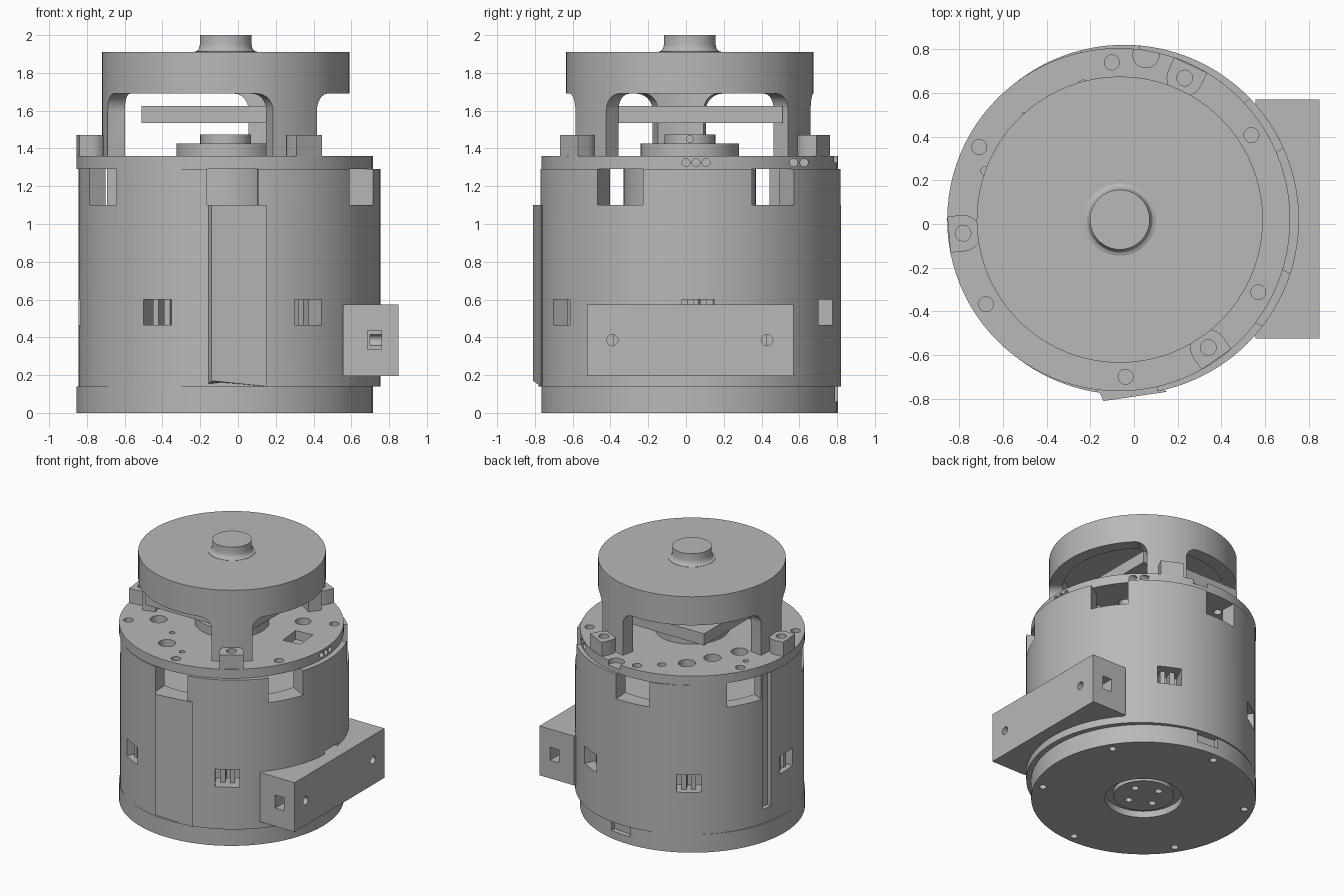
import bpy, bmesh
from math import radians, cos, sin, pi
from mathutils import Matrix, Vector

if "Cube" in bpy.data.objects:
    bpy.data.objects.remove(bpy.data.objects["Cube"])

CX, CY = -0.07, 0.02          # main axis
R = 0.785                     # housing radius
TURNS = range(6)

grey = bpy.data.materials.new("metal grey")
grey.use_nodes = True
grey.diffuse_color = (0.48, 0.48, 0.48, 1)
grey.node_tree.nodes["Principled BSDF"].inputs["Base Color"].default_value = (0.48, 0.48, 0.48, 1)


def make(name, bm):
    bmesh.ops.recalc_face_normals(bm, faces=bm.faces)
    mesh = bpy.data.meshes.new(name)
    bm.to_mesh(mesh)
    bm.free()
    mesh.materials.append(grey)
    ob = bpy.data.objects.new(name, mesh)
    bpy.context.collection.objects.link(ob)
    return ob


def polar(angle, r):
    a = radians(angle)
    return CX + r * cos(a), CY + r * sin(a)


def cylinder(name, x, y, r, z0, z1, seg=96, r_top=None):
    bm = bmesh.new()
    bmesh.ops.create_cone(bm, cap_ends=True, segments=seg, radius1=r,
                          radius2=r if r_top is None else r_top, depth=z1 - z0,
                          matrix=Matrix.Translation((x, y, (z0 + z1) / 2)))
    return make(name, bm)


def block(name, lo, hi):
    lo, hi = Vector(lo), Vector(hi)
    bm = bmesh.new()
    bmesh.ops.create_cube(bm, size=1, matrix=Matrix.Translation((lo + hi) / 2)
                          @ Matrix.Diagonal((*(hi - lo), 1)))
    return make(name, bm)


def radial_block(name, angle, r0, r1, width, z0, z1):
    ob = block(name, (r0, -width / 2, z0), (r1, width / 2, z1))
    ob.data.transform(Matrix.Translation((CX, CY, 0)) @ Matrix.Rotation(radians(angle), 4, 'Z'))
    return ob


def drill_x(y, z, r, x0, x1):
    ob = cylinder("drill", 0, 0, r, x0, x1, 20)
    ob.data.transform(Matrix.Translation((0, y, z)) @ Matrix.Rotation(pi / 2, 4, 'Y'))
    return ob


def prism(name, points, z0, z1):
    bm = bmesh.new()
    face = bm.faces.new([bm.verts.new((x, y, z0)) for x, y in points])
    ext = bmesh.ops.extrude_face_region(bm, geom=[face])["geom"]
    bmesh.ops.translate(bm, vec=(0, 0, z1 - z0),
                        verts=[g for g in ext if isinstance(g, bmesh.types.BMVert)])
    return make(name, bm)


def cut(ob, cutters):
    for c in cutters:
        mod = ob.modifiers.new("cut", 'BOOLEAN')
        mod.operation, mod.solver, mod.object = 'DIFFERENCE', 'EXACT', c
    deps = bpy.context.evaluated_depsgraph_get()
    mesh = bpy.data.meshes.new_from_object(ob.evaluated_get(deps))
    ob.modifiers.clear()
    ob.data = mesh
    for c in cutters:
        bpy.data.objects.remove(c)


# Base plate with bolt holes, central recess and a rim notch
base = cylinder("base_plate", CX, CY, R, 0, 0.14)
cutters = [cylinder("recess", CX, CY, 0.27, -0.05, 0.05, 64)]
cutters += [cylinder("hole", *polar(32.5 + 60 * k, 0.72), 0.026, -0.05, 0.06, 20) for k in TURNS]
cutters.append(radial_block("notch", 85, R - 0.04, 0.9, 0.17, 0.06, 0.2))
cut(base, cutters)
boss = cylinder("base_bearing", CX, CY, 0.21, 0.02, 0.1, 64)
cut(boss, [cylinder("hole", *polar(20 + 90 * k, 0.12), 0.026, -0.05, 0.06, 20) for k in range(4)])

# Slightly offset sleeve with hollow top, windows and a long groove
sleeve = cylinder("sleeve", CX + 0.025, CY, 0.8, 0.14, 1.29, 128)
cutters = [cylinder("cavity", CX, CY, 0.68, 1.08, 1.4)]
cutters += [radial_block("window", -87 + 60 * k, 0.6, 0.95, 0.27, 1.1, 1.35) for k in TURNS]
cutters += [radial_block("port", 3 + 60 * k, 0.66, 0.95, 0.17, 0.465, 0.6) for k in TURNS]
cutters.append(radial_block("groove", 167, 0.74, 0.95, 0.08, 0.25, 1.35))
cut(sleeve, cutters)
cylinder("inner_core", CX, CY, 0.35, 1.05, 1.3, 64)

# Ribs inside the small ports
for k in TURNS:
    for side in (-2.6, 2.6):
        radial_block("port_rib", 3 + 60 * k + side, 0.65, 0.74, 0.035, 0.46, 0.605)

# Overlapping seam lip, bevelled at its lower tip
lip = prism("seam_lip", [(-0.14, -0.81), (0.15, -0.768), (0.05, -0.7), (-0.17, -0.74)], 0.14, 1.1)
for v in lip.data.vertices:
    if v.co.y < -0.8 and v.co.z < 0.5:
        v.co.z = 0.17

# Perforated top plate
plate = cylinder("top_plate", CX, CY, R, 1.29, 1.36)
cutters = [cylinder("bolt", *polar(32.5 + 60 * k, 0.72), 0.034, 1.31, 1.45, 24) for k in TURNS]
for angle, rad, size in ((-107, 0.57, 0.06), (-150, 0.51, 0.06), (36, 0.5, 0.055), (-63, 0.6, 0.05),
                         (121, 0.57, 0.06), (141, 0.5, 0.06), (166, 0.5, 0.06), (-122, 0.45, 0.02),
                         (-90, 0.6, 0.02), (105, 0.63, 0.03), (160, 0.65, 0.02)):
    cutters.append(cylinder("vent", *polar(angle, rad), size, 1.2, 1.45, 32))
cutters.append(cylinder("rim_notch", 0.055, 0.775, 0.06, 1.325, 1.45, 32))
cutters.append(radial_block("slot", 6, 0.46, 0.6, 0.18, 1.2, 1.45))
cutters += [drill_x(y, 1.325, 0.021, 0.6, 0.8) for y in (0, 0.053, 0.106)]
cutters += [drill_x(y, 1.325, 0.021, 0.3, 0.8) for y in (0.57, 0.625)]
cut(plate, cutters)

# Bolt lugs on the rim
for angle in (65, 185, -55):
    arc = [(0.715 - 0.083 * cos(t), 0.083 * sin(t)) for t in [pi * (i / 12 - 0.5) for i in range(13)]]
    lug = prism("bolt_lug", [(0.78, -0.083)] + arc + [(0.78, 0.083)], 1.355, 1.47)
    lug.data.transform(Matrix.Translation((CX, CY, 0)) @ Matrix.Rotation(radians(angle), 4, 'Z'))
    cut(lug, [cylinder("hole", *polar(angle, 0.715), 0.036, 1.41, 1.6, 24)])

# Central hub
hub = cylinder("hub_flange", CX + 0.005, CY, 0.26, 1.355, 1.425, 64)
collar = cylinder("hub_collar", CX + 0.005, CY, 0.135, 1.42, 1.475, 48)
cut(collar, [drill_x(0.02, 1.45, 0.018, 0, 0.2)])

# Floating square board, held at one corner by a leg
block("circuit_board", (-0.51, -0.4, 1.535), (0.34, 0.51, 1.625))

# Upper cap: one ring wall whose lower edge follows three filleted arches
CAP_X, OUTER, INNER = -0.065, 0.655, 0.56
LEG_HALF, FILLET = 12.5, 0.09
ARCH_TOP, CAP_TOP, CEILING = 1.69, 1.91, 1.82
stations = []
for leg in (65, 185, 305):
    for i in range(7):
        stations.append((leg - LEG_HALF + 2 * LEG_HALF * i / 6, 1.355))
    start, end = leg + LEG_HALF, leg + 120 - LEG_HALF
    bend = FILLET / OUTER * 180 / pi
    curve = [(bend * (1 - cos(t)), ARCH_TOP - FILLET * (1 - sin(t)))
             for t in [pi / 2 * i / 8 for i in range(9)]]
    stations += [(start + d, h) for d, h in curve]
    span = end - start - 2 * bend
    stations += [(start + bend + span * i / 18, ARCH_TOP) for i in range(1, 18)]
    stations += [(end - d, h) for d, h in reversed(curve)]

bm = bmesh.new()
rings = []
for angle, h in stations:
    c, s = cos(radians(angle)), sin(radians(angle))
    rings.append([bm.verts.new((CAP_X + r * c, CY + r * s, z)) for r, z in
                  ((OUTER, CAP_TOP), (OUTER, h), (INNER, h), (INNER, CEILING))])
for a, b in zip(rings, rings[1:] + rings[:1]):
    for j in range(3):
        bm.faces.new((a[j], b[j], b[j + 1], a[j + 1]))
bm.faces.new([ring[0] for ring in rings])
bm.faces.new([ring[3] for ring in rings])
make("upper_cap", bm)

# Knob with flared foot
profile = [(0, 1.9), (0.165, 1.9), (0.165, 1.912), (0.15, 1.918), (0.141, 1.93),
           (0.137, 1.95), (0.137, 2.0), (0, 2.0)]
bm = bmesh.new()
verts = [bm.verts.new((CAP_X + r, CY, z)) for r, z in profile]
edges = [bm.edges.new(pair) for pair in zip(verts, verts[1:])]
bmesh.ops.spin(bm, geom=verts + edges, cent=(CAP_X, CY, 0), axis=(0, 0, 1),
               angle=2 * pi, steps=64, use_merge=True)
bmesh.ops.remove_doubles(bm, verts=bm.verts, dist=0.0005)
make("top_knob", bm)

# Side terminal box with screw holes and end sockets
box = block("terminal_box", (0.555, -0.525, 0.195), (0.85, 0.57, 0.575))
cutters = [drill_x(y, 0.385, 0.03, 0.7, 0.95) for y in (-0.39, 0.43)]
cutters += [block("socket", (0.685, y - 0.14, 0.335), (0.76, y + 0.14, 0.435)) for y in (-0.525, 0.57)]
cut(box, cutters)

# Smooth curved walls, keep hard edges
bpy.ops.object.select_all(action='DESELECT')
for ob in bpy.context.collection.objects:
    if ob.type == 'MESH':
        ob.select_set(True)
        bpy.context.view_layer.objects.active = ob
bpy.ops.object.shade_smooth_by_angle(angle=radians(30))
